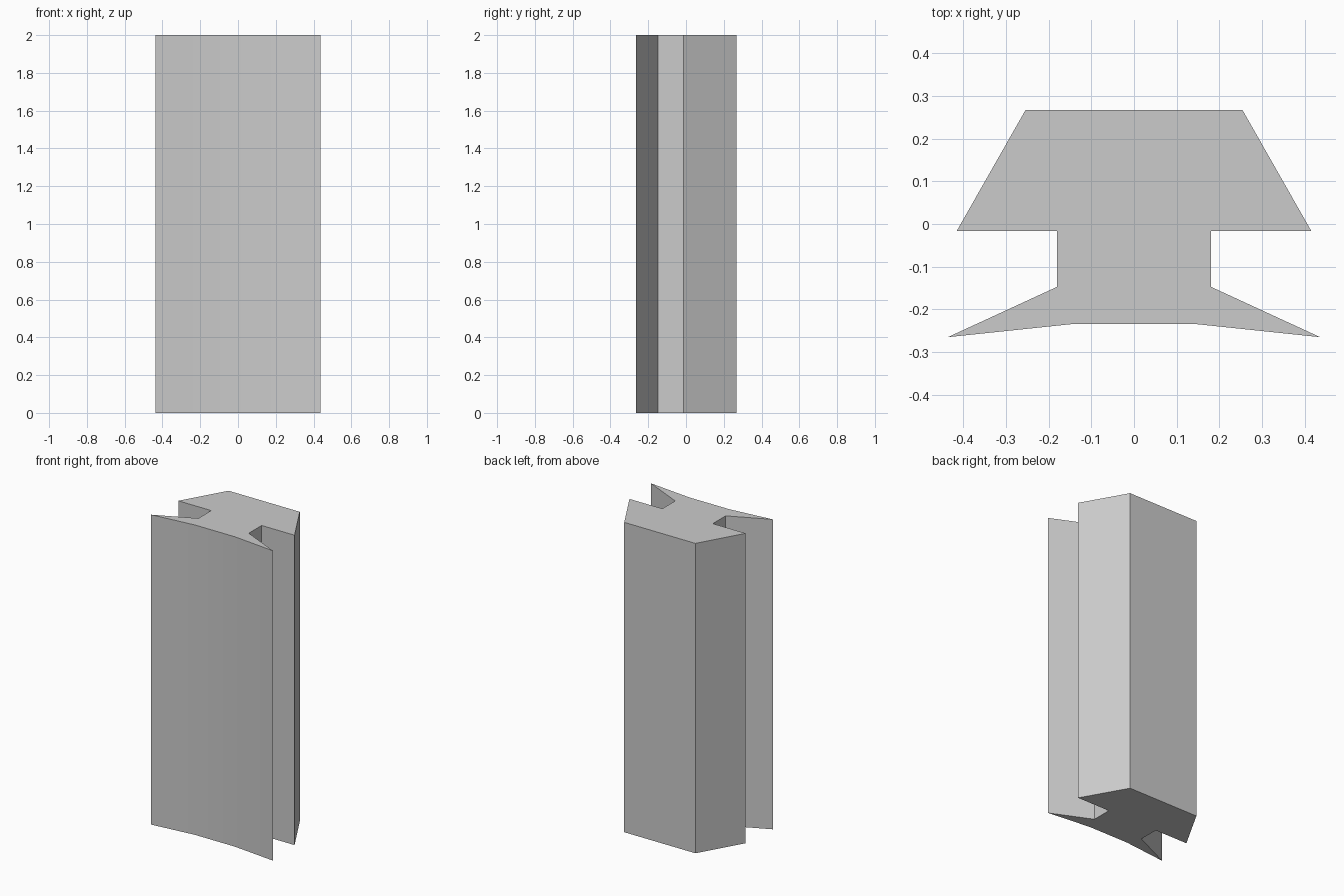
import bpy
import bmesh
from mathutils import Vector

default_cube = bpy.data.objects.get("Cube")
if default_cube:
    bpy.data.objects.remove(default_cube, do_unlink=True)

HEIGHT = 2.0

# Plain grey material
grey = bpy.data.materials.new("plain grey")
grey.use_nodes = True
colour = (0.6, 0.6, 0.6, 1.0)
grey.diffuse_color = colour
grey.node_tree.nodes["Principled BSDF"].inputs["Base Color"].default_value = colour

# Half of the cross-section, from the back edge round to the front face
half_profile = [
    (0.254, 0.267),     # back corner
    (0.415, -0.016),    # wide edge of the tapered body
    (0.18, -0.016),     # groove
    (0.18, -0.147),
    (0.436, -0.265),    # tip of the front flange
    (0.142, -0.234),    # shallow front recess
]
profile = half_profile + [(-x, y) for x, y in reversed(half_profile)]

# Extrude the mirrored section to full height
bm = bmesh.new()
base = bm.faces.new([bm.verts.new((x, y, 0)) for x, y in profile])
top = bmesh.ops.extrude_face_region(bm, geom=[base], use_keep_orig=True)["geom"]
bmesh.ops.translate(bm, vec=Vector((0, 0, HEIGHT)),
                    verts=[v for v in top if isinstance(v, bmesh.types.BMVert)])
bmesh.ops.recalc_face_normals(bm, faces=bm.faces)

mesh = bpy.data.meshes.new("grooved_post")
bm.to_mesh(mesh)
bm.free()
mesh.materials.append(grey)

post = bpy.data.objects.new("grooved_post", mesh)
bpy.context.collection.objects.link(post)

# Blend the shallow front, keep the other edges crisp
bpy.ops.object.select_all(action="DESELECT")
post.select_set(True)
bpy.context.view_layer.objects.active = post
bpy.ops.object.shade_smooth_by_angle()
